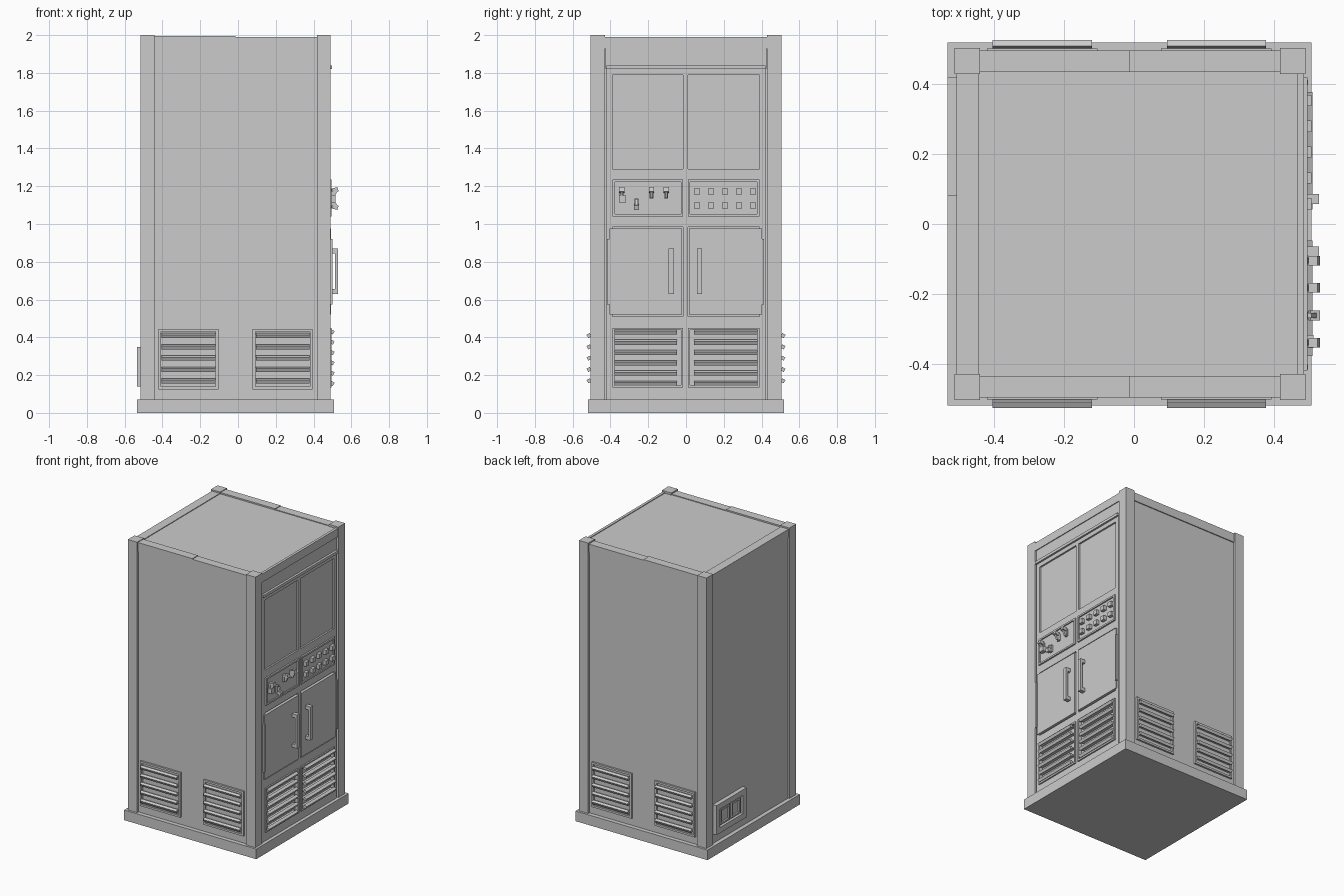
import bpy, bmesh, math
from mathutils import Matrix, Vector

grey = bpy.data.materials.new("cabinet grey")
grey.diffuse_color = (0.6, 0.6, 0.6, 1)


def build(name, boxes):
    """One object from boxes (x0,x1,y0,y1,z0,z1[,axis,degrees])."""
    bm = bmesh.new()
    for b in boxes:
        c = Vector(((b[0] + b[1]) / 2, (b[2] + b[3]) / 2, (b[4] + b[5]) / 2))
        m = Matrix.Translation(c)
        if len(b) > 6:
            m = m @ Matrix.Rotation(math.radians(b[7]), 4, b[6])
        m = m @ Matrix.Diagonal((b[1] - b[0], b[3] - b[2], b[5] - b[4], 1))
        bmesh.ops.create_cube(bm, size=1, matrix=m)
    me = bpy.data.meshes.new(name)
    bm.to_mesh(me)
    bm.free()
    me.materials.append(grey)
    ob = bpy.data.objects.new(name, me)
    bpy.context.collection.objects.link(ob)
    return ob


def ring_x(x0, x1, y0, y1, z0, z1, w):
    """Rectangular frame lying in a plane of constant x."""
    return [(x0, x1, y0, y0 + w, z0, z1), (x0, x1, y1 - w, y1, z0, z1),
            (x0, x1, y0 + w, y1 - w, z0, z0 + w), (x0, x1, y0 + w, y1 - w, z1 - w, z1)]


def ring_y(x0, x1, y0, y1, z0, z1, w):
    """Rectangular frame lying in a plane of constant y."""
    return [(x0, x0 + w, y0, y1, z0, z1), (x1 - w, x1, y0, y1, z0, z1),
            (x0 + w, x1 - w, y0, y1, z0, z0 + w), (x0 + w, x1 - w, y0, y1, z1 - w, z1)]


# plinth, core and corner posts
build("plinth", [(-0.534, 0.508, -0.52, 0.52, 0, 0.072)])
build("cabinet_core", [(-0.505, 0.468, -0.49, 0.49, 0.072, 1.985)])
build("corner_posts", [(x, x + 0.073, y, y + 0.075, 0.072, 2.0)
                       for x in (-0.515, 0.418) for y in (-0.505, 0.43)])

# top rails around the roof
rails = [(-0.508, -0.445, -0.43, 0.43, 1.93, 1.99)]
for s in (-1, 1):
    a, b = sorted((s * 0.435, s * 0.497))
    rails += [(-0.442, -0.012, a, b, 1.93, 1.995), (-0.012, 0.418, a, b, 1.93, 1.99)]
build("top_rails", rails)

# control face: stiles, cross rails and header leave openings for the sections
face = [(0.468, 0.484, -0.42, -0.388, 0.072, 1.82), (0.468, 0.484, 0.388, 0.42, 0.072, 1.82),
        (0.468, 0.484, -0.015, 0.01, 0.072, 1.82)]
for z0, z1 in ((0.072, 0.135), (0.45, 0.51), (0.985, 1.04), (1.235, 1.29), (1.79, 1.82)):
    face += [(0.468, 0.484, -0.388, -0.015, z0, z1), (0.468, 0.484, 0.01, 0.388, z0, z1)]
build("face_frame", face)
build("header", [(0.468, 0.487, -0.43, 0.43, 1.93, 1.99),
                 (0.468, 0.481, -0.425, 0.425, 1.82, 1.93)])
build("header_lip", [(0.468, 0.497, -0.42, 0.42, 1.82, 1.84)])

# paired sections on the control face
SIDES = (("left", -0.388, -0.015), ("right", 0.01, 0.388))
for side, y0, y1 in SIDES:
    build(side + "_screen", [(0.46, 0.472, y0, y1, 1.29, 1.79)])
    build(side + "_control_panel", [(0.465, 0.486, y0, y1, 1.04, 1.235)]
          + ring_x(0.484, 0.495, y0, y1, 1.04, 1.235, 0.012))
    build(side + "_vent_frame", ring_x(0.468, 0.494, y0, y1, 0.135, 0.45, 0.012))
    ya, yb = (y0 + 0.01, y1 - 0.033) if side == "left" else (y0 + 0.032, y1 - 0.01)
    build(side + "_vent_slats", [(0.488, 0.508, ya, yb, 0.146 + i * 0.0545, 0.166 + i * 0.0545, 'Y', 28)
                                 for i in range(6)])
    build(side + "_slat_backs", [(0.468, 0.492, ya, yb, 0.152 + i * 0.0545, 0.16 + i * 0.0545)
                                 for i in range(6)])
    # doors with hinges and bar handles
    da, db = (-0.405, -0.02) if side == "left" else (0.015, 0.403)
    build(side + "_door", [(0.468, 0.492, da, db, 0.52, 0.975)])
    h = -0.41 if side == "left" else 0.406
    build(side + "_hinge", [(0.468, 0.499, h - 0.007, h + 0.007, 0.575, 0.92)])
    c = -0.078 if side == "left" else 0.072
    build(side + "_handle", [(0.514, 0.53, c - 0.014, c + 0.014, 0.63, 0.87),
                             (0.49, 0.516, c - 0.014, c + 0.014, 0.63, 0.655),
                             (0.49, 0.516, c - 0.014, c + 0.014, 0.845, 0.87)])

# push buttons
build("buttons", [(0.484, 0.509, 0.058 + i * 0.074 - 0.016, 0.058 + i * 0.074 + 0.016, z - 0.016, z + 0.016)
                  for i in range(5) for z in (1.173, 1.097)])

# toggle switches, the third one pointing down
toggles = []
for y, z, d in ((-0.34, 1.16, 1), (-0.183, 1.16, 1), (-0.105, 1.16, 1), (-0.262, 1.11, -1)):
    toggles += [(0.484, 0.498, y - 0.011, y + 0.011, z - 0.025, z + 0.025),
                (0.495, 0.518, y - 0.007, y + 0.007, z - 0.02, z + 0.02, 'Y', 25 * d),
                (0.502, 0.53, y - 0.014, y + 0.014, z + d * 0.02 - 0.012, z + d * 0.02 + 0.012, 'Y', -15 * d)]
build("toggle_switches", toggles)
build("selector_block", [(0.484, 0.515, -0.356, -0.318, 1.115, 1.15)])

# louvred vents on both long sides
for label, s in (("front", -1), ("back", 1)):
    for n, (x0, x1) in enumerate(((-0.405, -0.12), (0.094, 0.378))):
        a, b = sorted((s * 0.485, s * 0.503))
        build(f"{label}_vent_frame_{n}", ring_y(x0 - 0.016, x1 + 0.016, a, b, 0.125, 0.445, 0.014))
        slats = []
        for i in range(5):
            z = 0.17 + i * 0.0597
            a, b = sorted((s * 0.504, s * 0.523))
            slats.append((x0, x1, a, b, z - 0.01, z + 0.01, 'X', -s * 28))
            a, b = sorted((s * 0.485, s * 0.51))
            slats.append((x0, x1, a, b, z - 0.004, z + 0.004))
        build(f"{label}_vent_slats_{n}", slats)

# power inlet box on the rear side
build("inlet_frame", ring_x(-0.535, -0.5, 0.08, 0.42, 0.14, 0.35, 0.04))
build("inlet_plate", [(-0.516, -0.5, 0.115, 0.385, 0.175, 0.315)])
build("inlet_sockets", ring_x(-0.528, -0.51, 0.26, 0.36, 0.19, 0.30, 0.012)
      + ring_x(-0.528, -0.51, 0.14, 0.235, 0.19, 0.30, 0.012))
